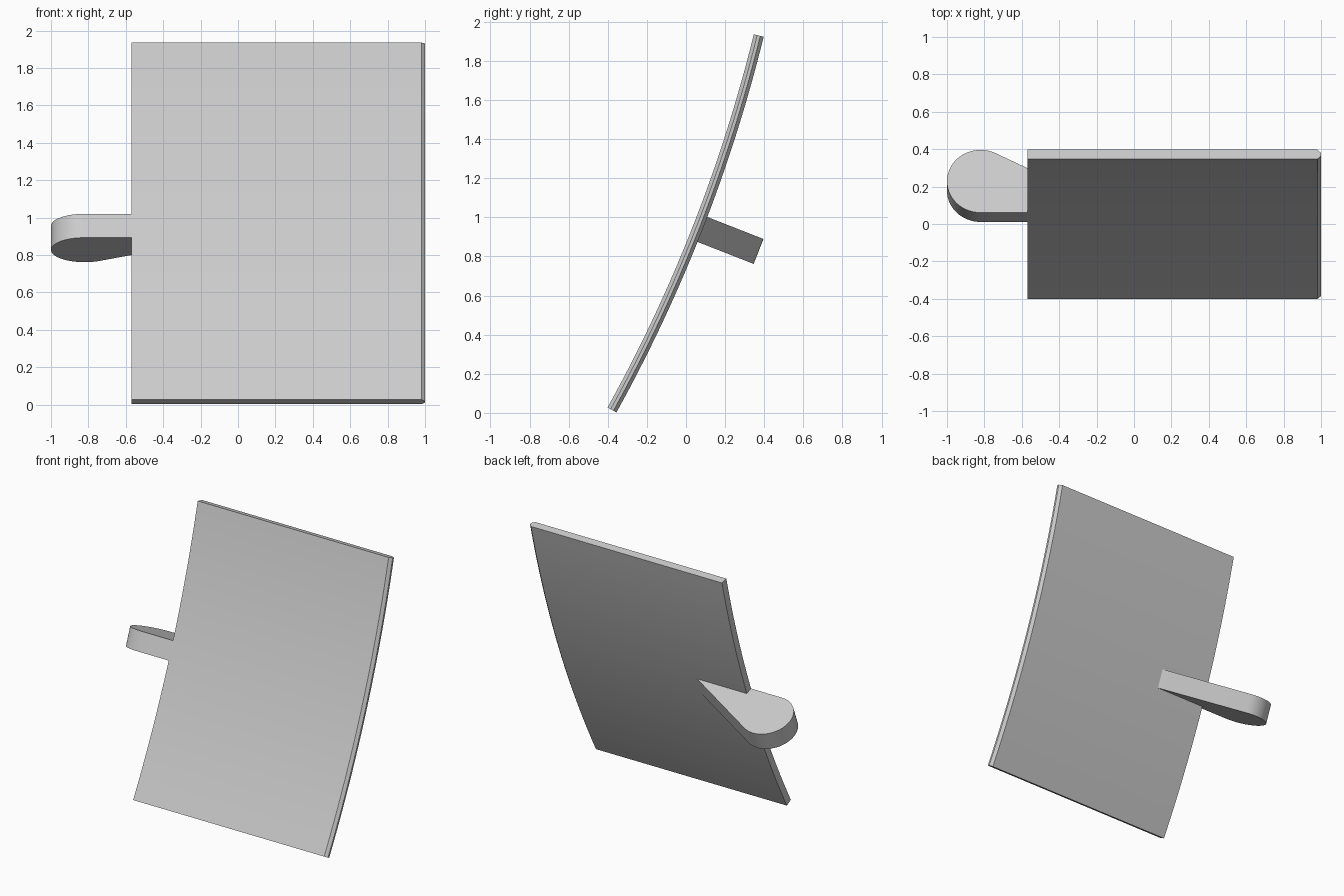
import bpy, bmesh, math
from mathutils import Vector

cube = bpy.data.objects.get("Cube")
if cube:
    bpy.data.objects.remove(cube, do_unlink=True)

grey = bpy.data.materials.new("light_grey")
grey.use_nodes = True
colour = (0.6, 0.6, 0.6, 1)
grey.diffuse_color = colour
grey.node_tree.nodes["Principled BSDF"].inputs["Base Color"].default_value = colour


def loft(name, rings):
    """Skin a list of equal closed rings and cap both ends."""
    bm = bmesh.new()
    loops = [[bm.verts.new(p) for p in ring] for ring in rings]
    for a, b in zip(loops, loops[1:]):
        for i in range(len(a)):
            j = (i + 1) % len(a)
            bm.faces.new((a[i], a[j], b[j], b[i]))
    bm.faces.new(loops[0])
    bm.faces.new(loops[-1])
    bmesh.ops.recalc_face_normals(bm, faces=bm.faces)
    mesh = bpy.data.meshes.new(name)
    bm.to_mesh(mesh)
    bm.free()
    obj = bpy.data.objects.new(name, mesh)
    bpy.context.collection.objects.link(obj)
    mesh.materials.append(grey)
    bpy.ops.object.select_all(action="DESELECT")
    obj.select_set(True)
    bpy.context.view_layer.objects.active = obj
    bpy.ops.object.shade_smooth_by_angle(angle=math.radians(25))
    return obj


# Shared frame: the arc's midpoint on the front surface
THICK, RADIUS, HALF = 0.052, 7.76, math.radians(7.59)
LEAN = math.radians(21.4)
middle = Vector((0, 0.036, 0.957))
normal = Vector((0, math.cos(LEAN), -math.sin(LEAN)))
along = Vector((0, math.sin(LEAN), math.cos(LEAN)))
across = Vector((1, 0, 0))
arc_centre = middle - normal * RADIUS

# Curved panel: square on its right edge, chamfered on its left edge
EDGE = -0.57
section = [(EDGE, 0), (0.98, 0), (1, 0.018), (1, 0.034), (0.98, THICK), (EDGE, THICK)]
STEPS = 32
rings = []
for k in range(STEPS + 1):
    a = HALF * (2 * k / STEPS - 1)
    out = normal * math.cos(a) + along * math.sin(a)
    rings.append([arc_centre + across * x + out * (RADIUS + t) for x, t in section])
loft("curved_panel", rings)

# Rounded side lug: its front is flush with the panel, its back tapers into it
R, CX = 0.18, -0.82
taper = math.radians(63.2)
embed = THICK / 2
outline = [(EDGE, embed), (EDGE, 0)]
ARC = 32
for k in range(ARC + 1):
    a = -math.pi / 2 - k / ARC * (1.5 * math.pi - taper)
    outline.append((CX + R * math.cos(a), R + R * math.sin(a)))
tx, tu = outline[-1]
outline.append((tx + (tu - embed) * math.tan(taper), embed))
loft("side_lug", [[middle + across * x + normal * u + along * w for x, u in outline]
                  for w in (-0.0685, 0.0685)])
